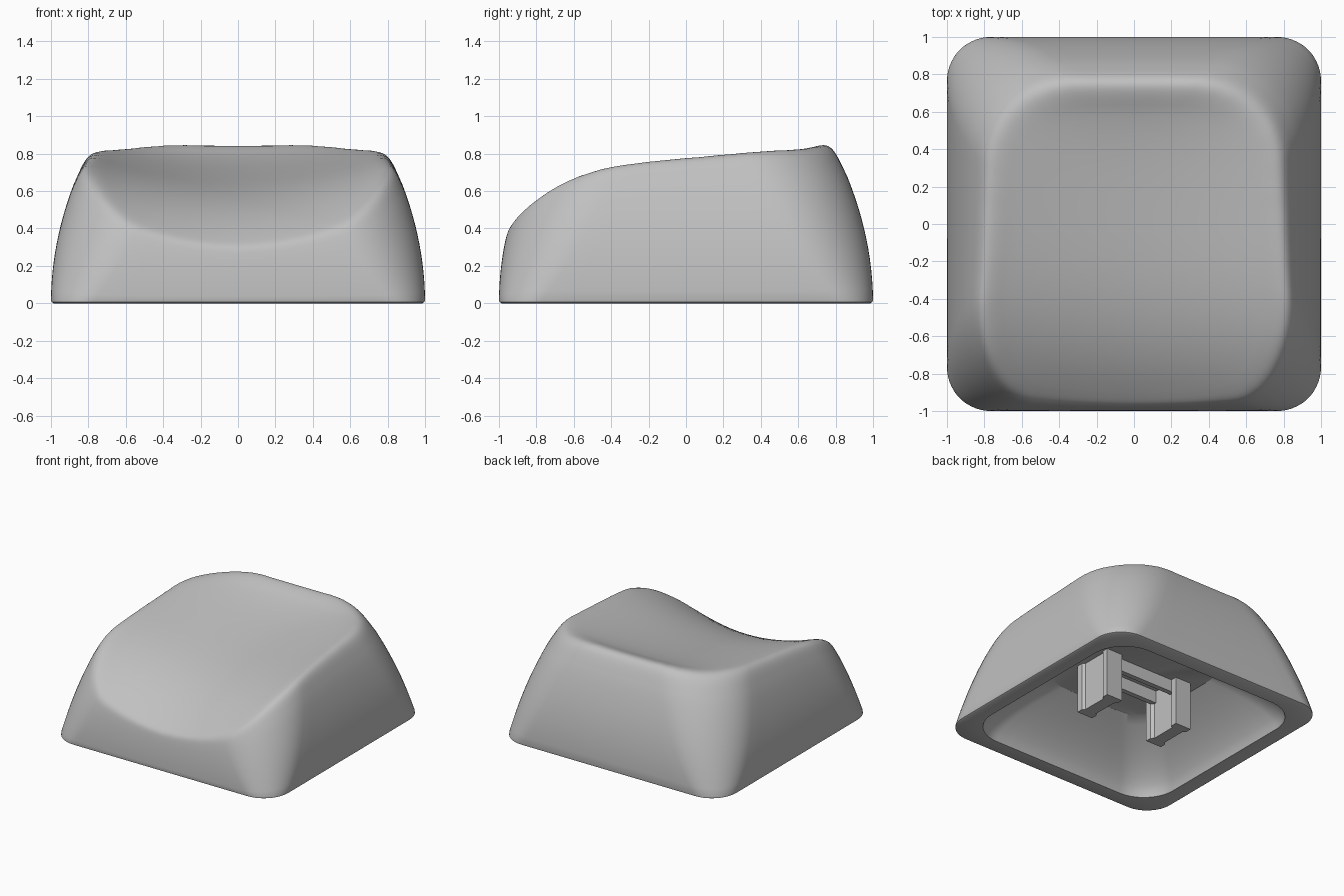
import bpy, bmesh, math
from mathutils import Vector

cube = bpy.data.objects.get("Cube")
if cube:
    bpy.data.objects.remove(cube, do_unlink=True)

gray = bpy.data.materials.new("plain gray plastic")
gray.use_nodes = True
COLOR = (0.53, 0.53, 0.53, 1)
gray.diffuse_color = COLOR
gray.node_tree.nodes["Principled BSDF"].inputs["Base Color"].default_value = COLOR


def outline(half, r, z, corner=14, edge=10):
    """Rounded square with a fixed number of points."""
    pts, c = [], half - r
    for q in range(4):
        a0 = q * math.pi / 2
        sx, sy = ((1, 1), (-1, 1), (-1, -1), (1, -1))[q]
        for k in range(corner + 1):
            a = a0 + k / corner * math.pi / 2
            pts.append(Vector((sx * c + r * math.cos(a), sy * c + r * math.sin(a), z)))
        nx, ny = ((-1, 1), (-1, -1), (1, -1), (1, 1))[q]
        a = a0 + math.pi / 2
        end = Vector((nx * c + r * math.cos(a), ny * c + r * math.sin(a), z))
        start = pts[-1]
        pts += [start.lerp(end, k / edge) for k in range(1, edge)]
    return pts


def wall(z):
    """Outer wall loop: leans in and gets rounder with height."""
    return outline(1 - 0.3 * z * z, 0.22 + 0.26 * (1 - (1 - z) ** 3), z)


def dish(x, y):
    """Height of the scooped top."""
    spine = 0.67 + 0.17 * y + 0.19 * max(y, 0) ** 4 - 0.22 * max(-y, 0) ** 3
    fade = min(max((y - 0.2) / 0.6, 0), 1)
    return spine + (0.12 - 0.07 * y) * (1 - fade ** 3) * (x / 0.8) ** 2


def finish(bm, name):
    bmesh.ops.recalc_face_normals(bm, faces=bm.faces)
    mesh = bpy.data.meshes.new(name)
    bm.to_mesh(mesh)
    bm.free()
    mesh.materials.append(gray)
    ob = bpy.data.objects.new(name, mesh)
    bpy.context.collection.objects.link(ob)
    return ob


# Height at which the wall meets the dish, for each point round the cap
STEPS = 300
levels = [wall(k / STEPS) for k in range(STEPS + 1)]
count = len(levels[0])
rim = []
for i in range(count):
    for level in levels:
        if level[i].z >= dish(level[i].x, level[i].y):
            break
    rim.append(level[i])


def wall_point(i, z):
    f = min(z * STEPS, STEPS - 1)
    k = int(f)
    return levels[k][i].lerp(levels[k + 1][i], f - k)


centre = Vector((0, -0.02, 0))


def dish_point(i, t):
    p = rim[i].lerp(centre, t)
    p.z = dish(p.x, p.y)
    return p


# Shell rings: cavity, flat foot, outer wall, rounded rim, dish
rings = []
for k in range(10, -1, -1):
    t = k / 10
    rings.append(outline(0.87 - 0.39 * t ** 1.5, 0.28 - 0.08 * t, 0.4 * t))
rings.append(outline(0.985, 0.21, 0))
rings.append(outline(0.996, 0.22, 0.006))
columns = []
for i in range(count):
    top = rim[i].z
    z0, t2 = top * 0.77, top * 0.24
    col = [wall_point(i, 0.02 + (z0 - 0.02) * k / 12) for k in range(13)]
    a, b, c = col[-1], rim[i], dish_point(i, t2)
    for k in range(1, 17):
        t = k / 16
        col.append(a * (1 - t) ** 3 + b * 3 * t * (1 - t) + c * t ** 3)
    col += [dish_point(i, t2 + (1 - t2) * k / 14) for k in range(1, 14)]
    columns.append(col)
rings += [list(r) for r in zip(*columns)]

bm = bmesh.new()
loops = [[bm.verts.new(p) for p in ring] for ring in rings]
for lo, hi in zip(loops, loops[1:]):
    for i in range(count):
        j = (i + 1) % count
        bm.faces.new((lo[i], lo[j], hi[j], hi[i]))
bm.faces.new(loops[0])
mid = bm.verts.new((centre.x, centre.y, dish(centre.x, centre.y)))
for i in range(count):
    bm.faces.new((loops[-1][i], loops[-1][(i + 1) % count], mid))
cap = finish(bm, "cap_shell")
bpy.context.view_layer.objects.active = cap
cap.select_set(True)
bpy.ops.object.shade_smooth_by_angle(angle=math.radians(30))
cap.select_set(False)


def prism(name, profile, x, y, z0, z1):
    bm = bmesh.new()
    face = bm.faces.new([bm.verts.new((x + px, y + py, z0)) for px, py in profile])
    new = bmesh.ops.extrude_face_region(bm, geom=[face])["geom"]
    bmesh.ops.translate(bm, vec=(0, 0, z1 - z0),
                        verts=[v for v in new if isinstance(v, bmesh.types.BMVert)])
    return finish(bm, name)


# Two clip legs with a grooved cross-section, hung under the ceiling
half_leg = [(0.07, -0.17), (0.07, -0.12), (0.05, -0.1),
            (0.05, 0.1), (0.07, 0.12), (0.07, 0.17)]
leg = half_leg + [(-x, -y) for x, y in half_leg]
for side, x in (("left", 0.33), ("right", -0.33)):
    prism(side + "_clip_leg", leg, x, 0, 0.01, 0.41)

# Thin ribs joining the legs at front and back
rib = [(-0.29, -0.02), (0.29, -0.02), (0.29, 0.02), (-0.29, 0.02)]
for side, y in (("front", -0.1), ("back", 0.1)):
    prism(side + "_rib", rib, 0, y, 0.3, 0.41)
